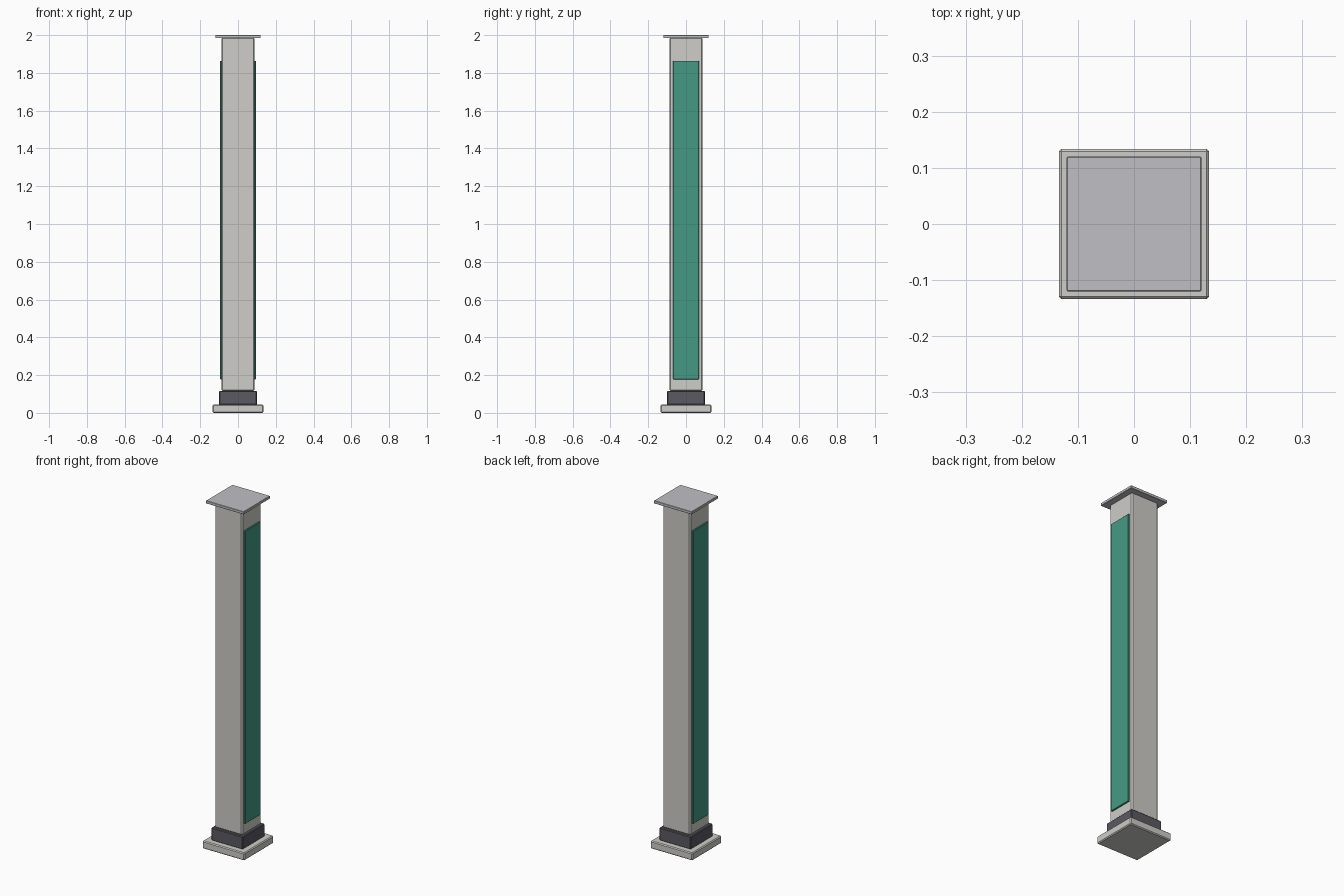
import bpy

if "Cube" in bpy.data.objects:
    bpy.data.objects.remove(bpy.data.objects["Cube"])


def material(name, color):
    m = bpy.data.materials.new(name)
    m.diffuse_color = color
    m.use_nodes = True
    m.node_tree.nodes["Principled BSDF"].inputs["Base Color"].default_value = m.diffuse_color
    return m


def block(name, x, half_x, half_y, z0, z1, bevel=0.0, mat=None):
    """Box between z0 and z1 with an optional chamfer on its edges."""
    bpy.ops.mesh.primitive_cube_add(size=2, location=(x, 0, (z0 + z1) / 2))
    ob = bpy.context.object
    ob.name = name
    ob.scale = (half_x, half_y, (z1 - z0) / 2)
    bpy.ops.object.transform_apply(location=False, rotation=False, scale=True)
    if bevel:
        mod = ob.modifiers.new("edge_bevel", 'BEVEL')
        mod.width = bevel
        mod.segments = 1
    if mat:
        ob.data.materials.append(mat)
    return ob


dark = material("dark_metal", (0.10, 0.10, 0.12, 1))
green = material("green_glass", (0.06, 0.32, 0.23, 1))
steel = material("pale_steel", (0.52, 0.52, 0.56, 1))
stone = material("pale_stone", (0.62, 0.61, 0.58, 1))

# Foot, collar, shaft and cap stacked upwards
block("base_plate", 0, 0.134, 0.134, 0.0, 0.044, 0.005, stone)
block("collar", 0, 0.10, 0.10, 0.042, 0.117, 0.004, dark)
block("shaft", 0, 0.087, 0.087, 0.115, 1.987, 0.006, stone)
block("cap_plate", 0, 0.12, 0.12, 1.984, 2.0, 0.0015, steel)

# Coloured panels on the two x sides
for side, name in ((-1, "left_panel"), (1, "right_panel")):
    block(name, side * 0.089, 0.006, 0.069, 0.178, 1.864, 0.002, green)
